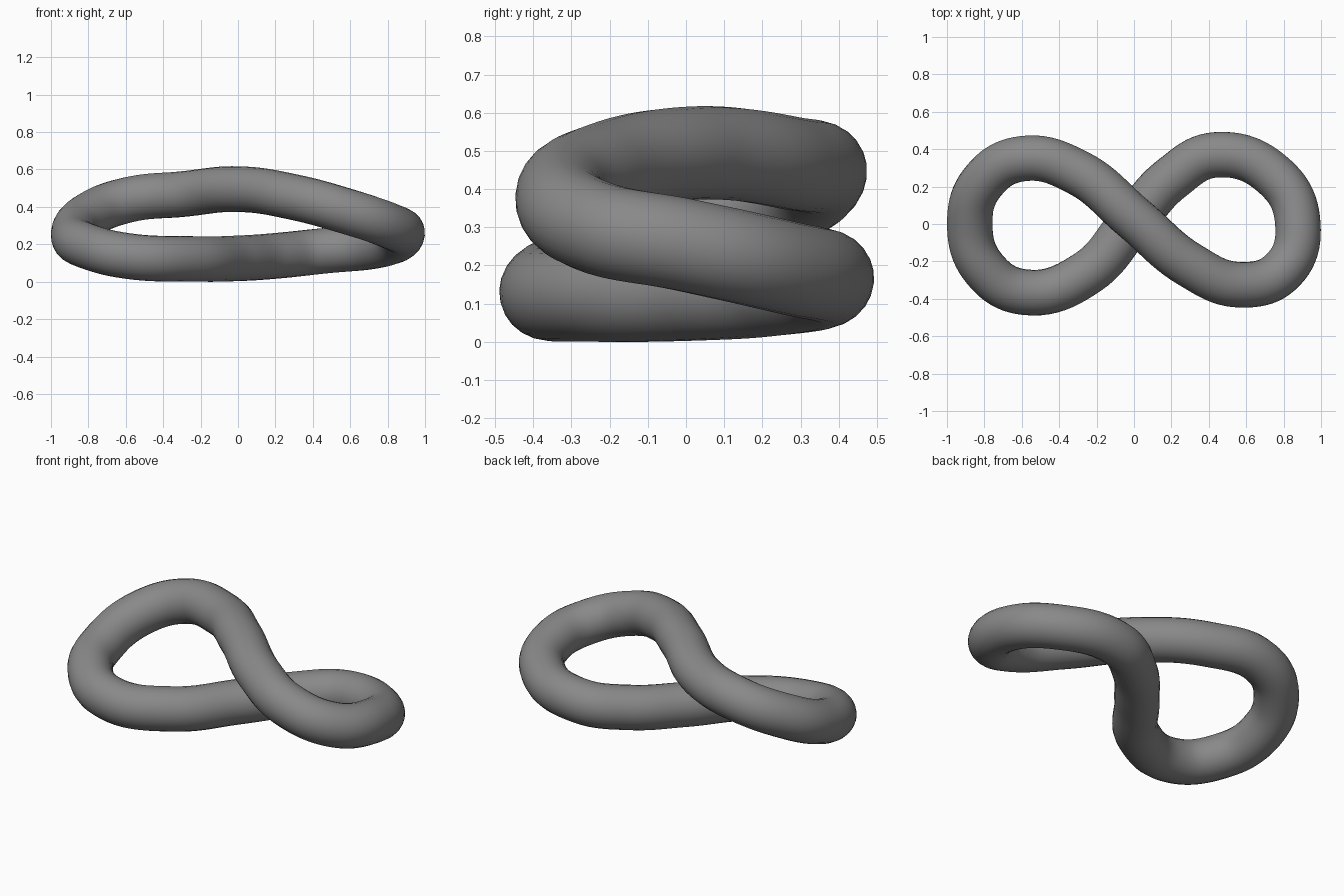
import bpy

if "Cube" in bpy.data.objects:
    bpy.data.objects.remove(bpy.data.objects["Cube"])

# Centreline of the closed figure-eight tube
path = [
    (-0.59, 0.350, 0.437), (-0.30, 0.275, 0.468), (0.0, 0.030, 0.495),
    (0.30, -0.220, 0.452), (0.57, -0.325, 0.380), (0.80, -0.243, 0.303),
    (0.876, 0.0, 0.253), (0.76, 0.248, 0.198), (0.44, 0.370, 0.163),
    (0.20, 0.243, 0.138), (0.0, 0.025, 0.125), (-0.25, -0.260, 0.122),
    (-0.58, -0.365, 0.136), (-0.80, -0.240, 0.188), (-0.878, 0.0, 0.250),
    (-0.80, 0.235, 0.355),
]

# Round tube swept along a smooth cyclic curve
curve = bpy.data.curves.new("twisted_ring", "CURVE")
curve.dimensions = "3D"
curve.resolution_u = 10
curve.bevel_depth = 0.122
curve.bevel_resolution = 10
spline = curve.splines.new("BEZIER")
spline.bezier_points.add(len(path) - 1)
for point, co in zip(spline.bezier_points, path):
    point.co = co
    point.handle_left_type = point.handle_right_type = "AUTO"
spline.use_cyclic_u = True
spline.use_smooth = True

ring = bpy.data.objects.new("twisted_ring", curve)
bpy.context.collection.objects.link(ring)

# Dark grey surface
grey = bpy.data.materials.new("dark_grey")
grey.diffuse_color = (0.25, 0.25, 0.25, 1)
grey.use_nodes = True
grey.node_tree.nodes["Principled BSDF"].inputs["Base Color"].default_value = grey.diffuse_color
curve.materials.append(grey)

# Turn into a smooth mesh
bpy.context.view_layer.objects.active = ring
ring.select_set(True)
bpy.ops.object.convert(target="MESH")
bpy.ops.object.shade_smooth()
